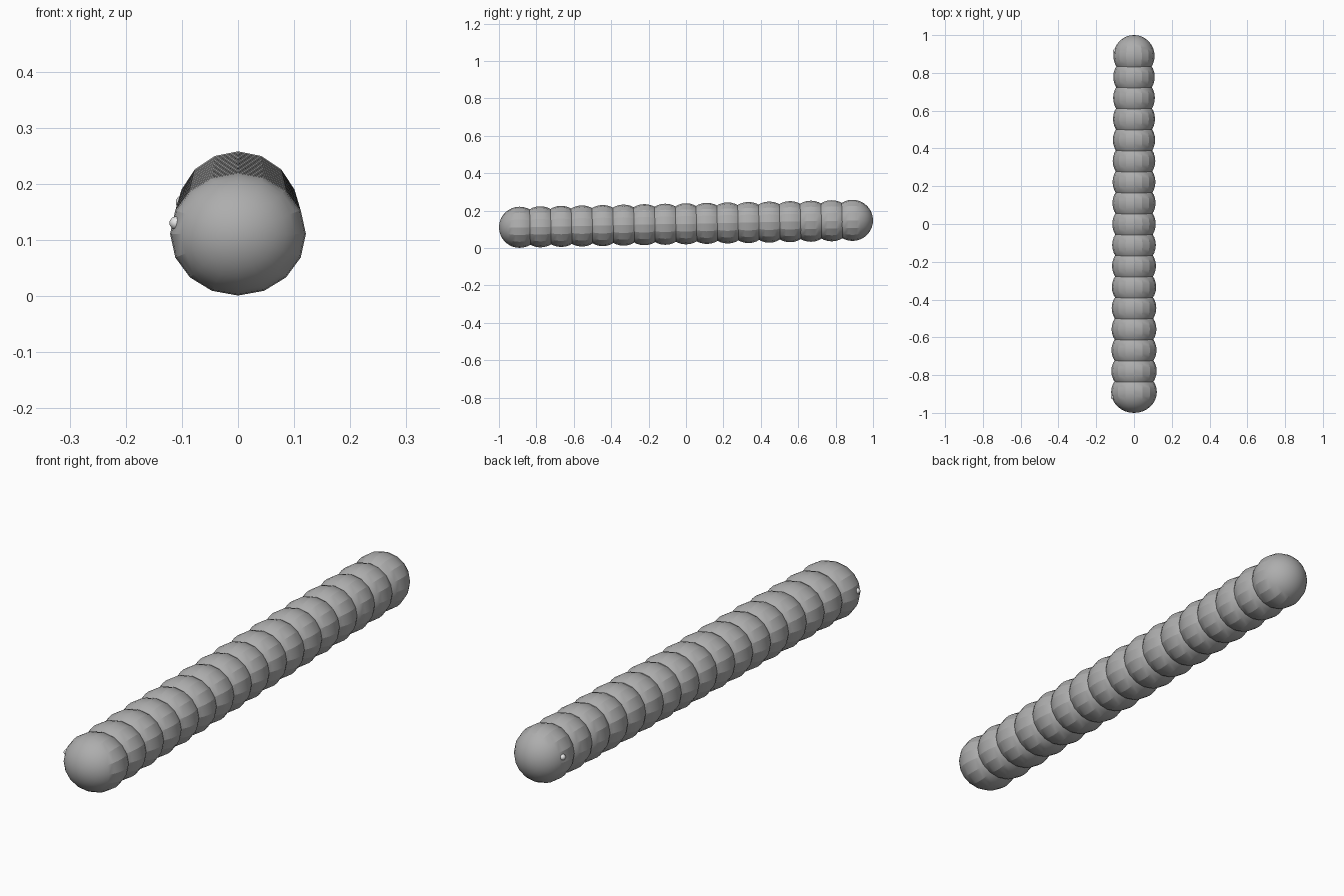
import bpy
import math
from mathutils import Matrix, Vector

default = bpy.data.objects.get("Cube")
if default:
    bpy.data.objects.remove(default, do_unlink=True)


def material(name, value):
    mat = bpy.data.materials.new(name)
    mat.use_nodes = True
    color = (value, value, value, 1)
    mat.diffuse_color = color
    mat.node_tree.nodes["Principled BSDF"].inputs["Base Color"].default_value = color
    return mat


def ball(name, center, radii, segments, rings, mat, smooth_angle):
    """Ellipsoid with its poles along y."""
    bpy.ops.mesh.primitive_uv_sphere_add(segments=segments, ring_count=rings, radius=1)
    obj = bpy.context.object
    obj.name = name
    obj.data.transform(Matrix.Diagonal((*radii, 1)) @ Matrix.Rotation(math.pi / 2, 4, "X"))
    obj.location = center
    obj.data.materials.append(mat)
    bpy.ops.object.shade_smooth_by_angle(angle=math.radians(smooth_angle))
    return obj


grey = material("mid grey", 0.42)
pale = material("pale grey", 0.8)

COUNT = 17
RADIUS = 0.11

# Row of overlapping body segments, rising and narrowing towards the back
for i in range(COUNT):
    t = i / (COUNT - 1)
    center = Vector((0, -0.89 + 1.78 * t, 0.111 + 0.037 * t))
    radii = Vector((0.121 - 0.012 * t, RADIUS, RADIUS))
    ball(f"body_segment_{i + 1}", center, radii, 16, 16, grey, 20)

    # Small stud on the right side of each end segment
    if i in (0, COUNT - 1):
        side = -1 if i == 0 else 1
        direction = Vector((-0.94, 0.25 * side, 0.18)).normalized()
        spot = center + direction * radii * 0.96
        end = "front" if i == 0 else "back"
        ball(f"{end}_stud", spot, (0.012, 0.012, 0.012), 10, 6, pale, 40)
